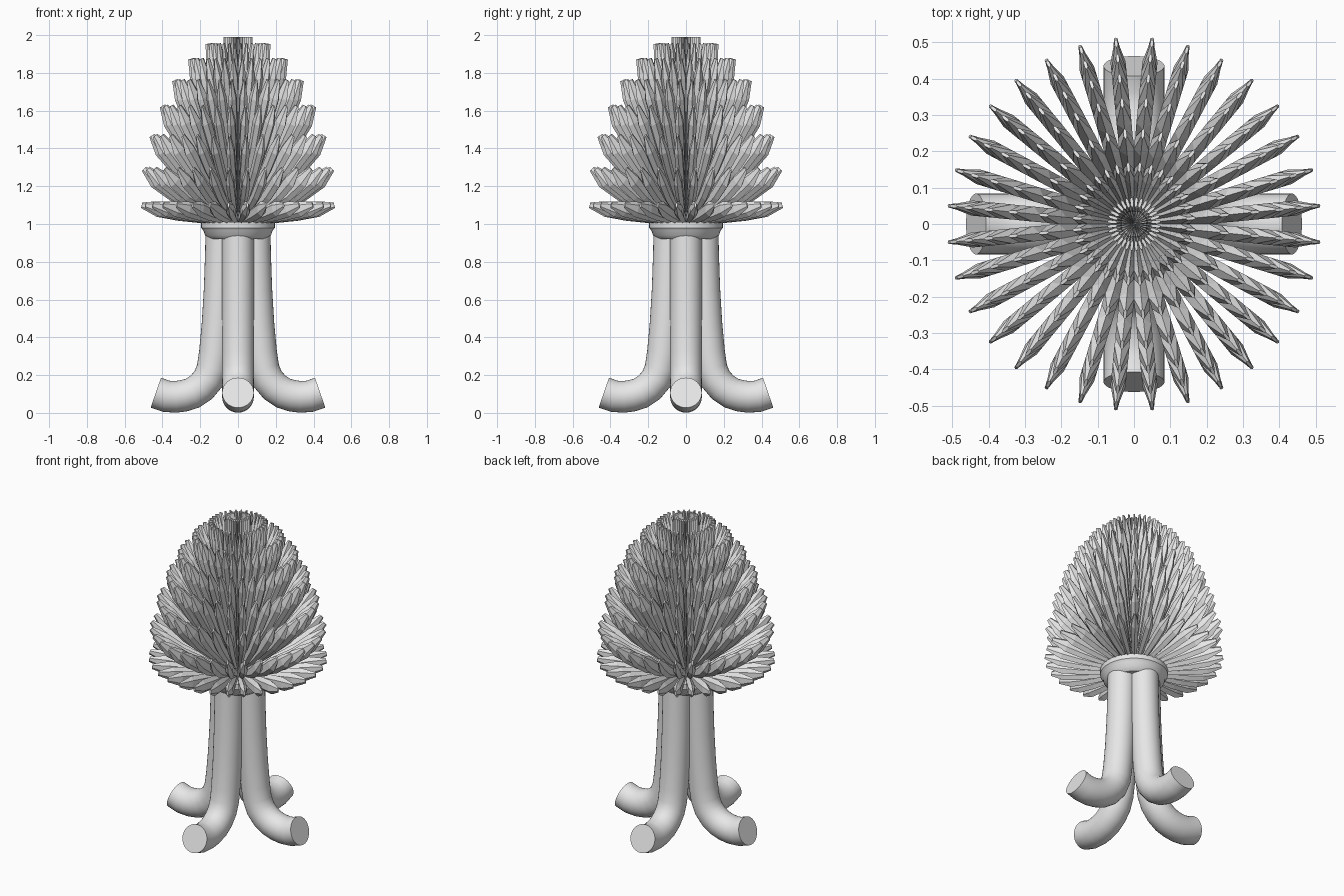
import bpy, bmesh, math
from mathutils import Vector, Matrix

if "Cube" in bpy.data.objects:
    bpy.data.objects.remove(bpy.data.objects["Cube"])

grey = bpy.data.materials.new("plain grey")
grey.diffuse_color = (0.8, 0.8, 0.8, 1)
grey.use_nodes = True
grey.node_tree.nodes["Principled BSDF"].inputs["Base Color"].default_value = grey.diffuse_color


def sweep(bm, path, sizes, sides, turn):
    """Sweep an oval along an (r, z) path in a vertical plane turned about z.
    sizes holds (in-plane half depth, sideways half width) per point."""
    rot = Matrix.Rotation(turn, 3, 'Z')
    rings = []
    for i, (r, z) in enumerate(path):
        a, b = path[max(i - 1, 0)], path[min(i + 1, len(path) - 1)]
        t = Vector((b[0] - a[0], 0, b[1] - a[1])).normalized()
        n = Vector((-t.z, 0, t.x))
        depth, width = sizes[i]
        ring = []
        for k in range(sides):
            ang = math.tau * k / sides
            p = Vector((r, 0, z)) + n * (depth * math.cos(ang))
            p += Vector((0, width * math.sin(ang), 0))
            ring.append(bm.verts.new(rot @ p))
        rings.append(ring)
    for a, b in zip(rings, rings[1:]):
        for k in range(sides):
            j = (k + 1) % sides
            bm.faces.new((a[k], a[j], b[j], b[k]))
    bm.faces.new(rings[0])
    bm.faces.new(rings[-1])


def finish(bm, name, smooth):
    bmesh.ops.recalc_face_normals(bm, faces=bm.faces)
    me = bpy.data.meshes.new(name)
    bm.to_mesh(me)
    bm.free()
    me.materials.append(grey)
    if smooth:
        me.shade_smooth()
        me.set_sharp_from_angle(angle=math.radians(35))
    ob = bpy.data.objects.new(name, me)
    bpy.context.collection.objects.link(ob)


# Four legs, each curving outward into a foot
leg_path = [(0.088, 0.97), (0.09, 0.85), (0.097, 0.65), (0.108, 0.47),
            (0.122, 0.32), (0.135, 0.235), (0.158, 0.178), (0.195, 0.135),
            (0.24, 0.105), (0.285, 0.091), (0.33, 0.085), (0.38, 0.088),
            (0.435, 0.107)]
for i, name in enumerate(["right_leg", "back_leg", "left_leg", "front_leg"]):
    bm = bmesh.new()
    sweep(bm, leg_path, [(0.084, 0.084)] * len(leg_path), 32, i * math.pi / 2)
    finish(bm, name, True)

# Collar between legs and foliage
bm = bmesh.new()
sweep(bm, [(0, 0.92), (0, 0.94), (0, 0.965), (0, 0.98), (0, 1.01)],
      [(r, r) for r in (0.15, 0.175, 0.183, 0.195, 0.195)], 48, 0)
finish(bm, "collar", True)

# Tiers of leaves: tip radius, tip height, pitch in degrees at the tip
tiers = [(0.512, 1.10, 14), (0.50, 1.292, 48), (0.458, 1.468, 58),
         (0.402, 1.625, 64), (0.335, 1.762, 69), (0.25, 1.875, 74),
         (0.157, 1.955, 80), (0.06, 1.99, 87)]
LEAVES = 32
for n, (r, z, pitch) in enumerate(tiers):
    a = math.radians(pitch)
    cr, cz = r - 0.25 * math.cos(a), z - 0.25 * math.sin(a)
    path = []
    for t in (0, 0.3, 0.6, 0.82, 1):
        path.append((2 * t * (1 - t) * cr + t * t * r,
                     (1 - t) ** 2 * 1.01 + 2 * t * (1 - t) * cz + t * t * z))
    w = min(0.024, 0.1 * r)
    d = min(0.042, 0.02 + 0.06 * r)
    sizes = [(0.012, 0.005), (0.03, w * 0.65), (d * 0.95, w * 0.95),
             (d, w), (0.016, 0.005)]
    bm = bmesh.new()
    for k in range(LEAVES):
        sweep(bm, path, sizes, 6, (k + 0.5) * math.tau / LEAVES)
    finish(bm, f"leaf_tier_{n + 1}", False)
